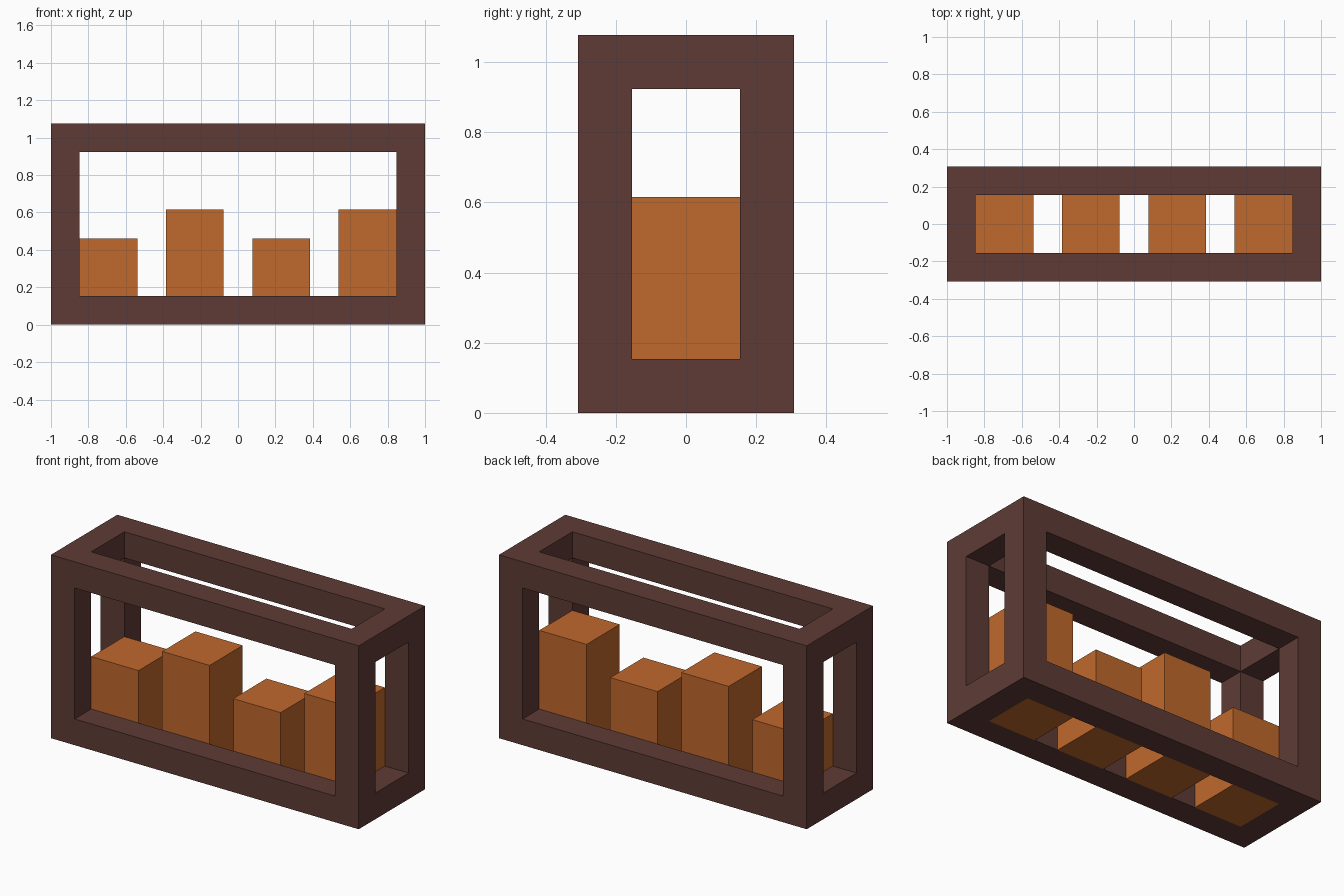
import bpy
import bmesh
from mathutils import Matrix

U = 2 / 13  # beam thickness; every size is a multiple of it

if "Cube" in bpy.data.objects:
    bpy.data.objects.remove(bpy.data.objects["Cube"], do_unlink=True)


def make_material(name, hex_code):
    def linear(c):
        return c / 12.92 if c <= 0.04045 else ((c + 0.055) / 1.055) ** 2.4
    rgb = [linear(c / 255) for c in bytes.fromhex(hex_code)]
    mat = bpy.data.materials.new(name)
    mat.use_nodes = True
    mat.diffuse_color = (*rgb, 1)
    bsdf = next(n for n in mat.node_tree.nodes if n.type == "BSDF_PRINCIPLED")
    bsdf.inputs["Base Color"].default_value = (*rgb, 1)
    return mat


def box(size, center):
    bm = bmesh.new()
    scale = Matrix.Diagonal((*[s * U for s in size], 1))
    move = Matrix.Translation([c * U for c in center])
    bmesh.ops.create_cube(bm, size=1, matrix=move @ scale)
    return bm


def add_object(name, bm, mat):
    mesh = bpy.data.meshes.new(name)
    bm.to_mesh(mesh)
    bm.free()
    mesh.materials.append(mat)
    bpy.context.collection.objects.link(bpy.data.objects.new(name, mesh))


brown = make_material("dark brown", "5E3B35")
orange = make_material("burnt orange", "C0682C")

# Open frame: inset each side of a box, then sink the openings until they meet
bm = box((13, 4, 7), (0, 0, 3.5))
openings = bm.faces[:]
bmesh.ops.inset_individual(bm, faces=openings, thickness=U, use_even_offset=True)
bmesh.ops.inset_individual(bm, faces=openings, thickness=0, depth=-U)
bmesh.ops.delete(bm, geom=openings, context="FACES")
bmesh.ops.remove_doubles(bm, verts=bm.verts[:], dist=0.001)
add_object("frame", bm, brown)

# Row of alternating short and tall blocks filling the floor opening
for i, height in enumerate((3, 4, 3, 4)):
    bm = box((2, 2, height), (3 * i - 4.5, 0, height / 2))
    add_object(f"block_{i + 1}", bm, orange)
